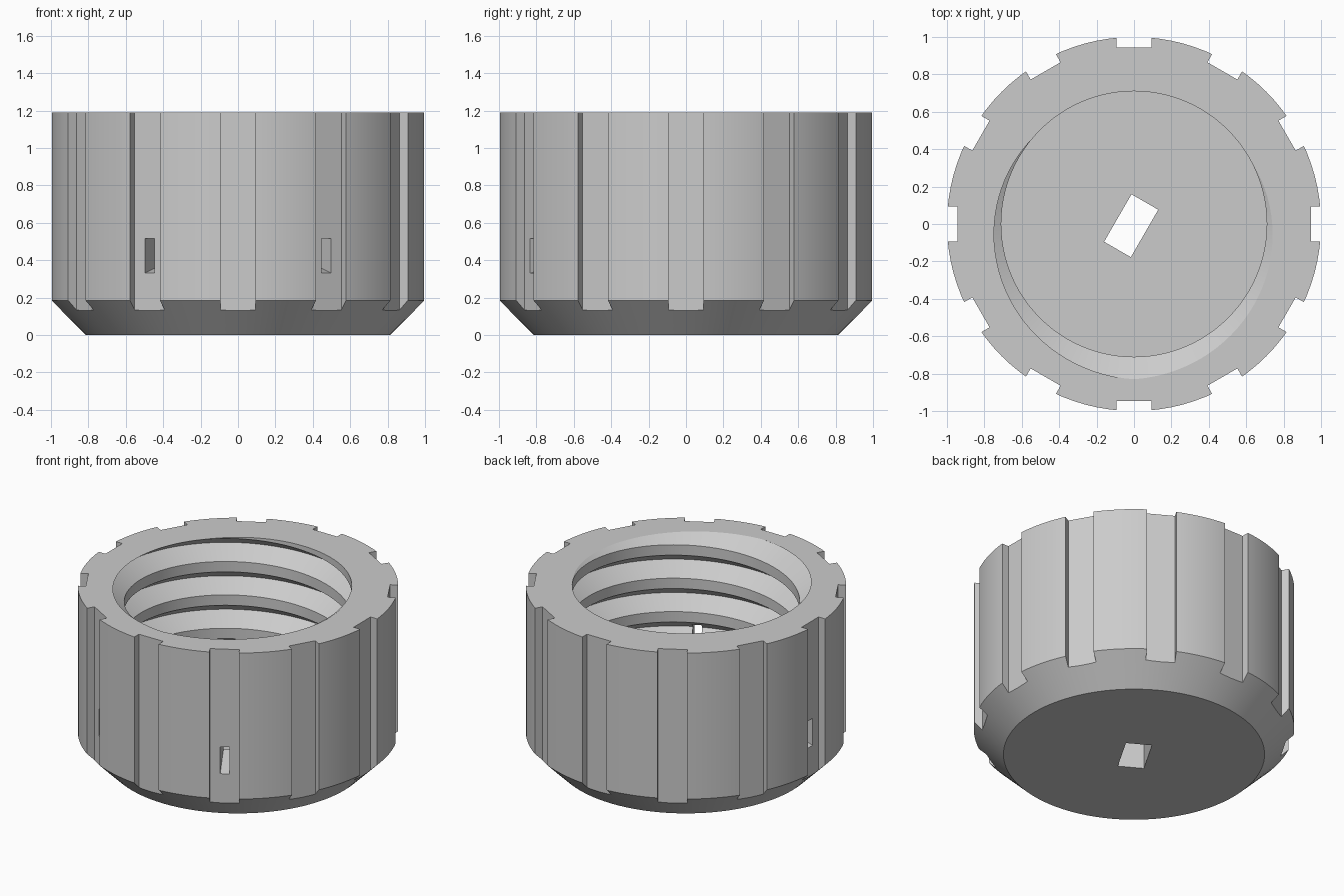
import bpy, bmesh
from math import sin, cos, tau, radians
from mathutils import Matrix, Vector

SEGS = 96
HEIGHT, FLOOR = 1.19, 0.2
BORE, GROOVE, PITCH = 0.71, 0.83, 0.23

cube = bpy.data.objects.get("Cube")
if cube:
    bpy.data.objects.remove(cube)

plastic = bpy.data.materials.new("grey_plastic")
plastic.use_nodes = True
GREY = (0.6, 0.6, 0.6, 1)
plastic.diffuse_color = GREY
plastic.node_tree.nodes["Principled BSDF"].inputs["Base Color"].default_value = GREY


def finish(bm, name):
    bmesh.ops.recalc_face_normals(bm, faces=bm.faces)
    mesh = bpy.data.meshes.new(name)
    bm.to_mesh(mesh)
    bm.free()
    mesh.materials.append(plastic)
    obj = bpy.data.objects.new(name, mesh)
    bpy.context.collection.objects.link(obj)
    return obj


def add_box(bm, low, high, turn, slope=0):
    """Box between two corners, tilted by a fall along x, then turned about z."""
    low, high = Vector(low), Vector(high)
    size, mid = high - low, (low + high) / 2
    shear = Matrix.Identity(4)
    shear[2][0] = -slope
    place = Matrix.Rotation(turn, 4, "Z") @ Matrix.Translation(mid) @ shear
    bmesh.ops.create_cube(bm, size=1, matrix=place @ Matrix.Diagonal((*size, 1)))


def make_body():
    """Solid cylinder with a chamfered base."""
    bm = bmesh.new()
    rings = []
    for r, z in ((0.815, 0), (1, 0.185), (1, HEIGHT)):
        rings.append([bm.verts.new((r * cos(tau * i / SEGS), r * sin(tau * i / SEGS), z))
                      for i in range(SEGS)])
    for a, b in zip(rings, rings[1:]):
        for i in range(SEGS):
            j = (i + 1) % SEGS
            bm.faces.new((a[i], a[j], b[j], b[i]))
    bm.faces.new(rings[0])
    bm.faces.new(rings[-1])
    return finish(bm, "threaded_cap")


def make_thread_cutter():
    """Bore with a right-handed helical groove, trimmed flat at both ends."""
    bm = bmesh.new()
    shape = ((-0.33, BORE), (0, GROOVE), (0.36, BORE))
    rows = [(HEIGHT + (turn - 0.75 + off) * PITCH, r)
            for turn in range(-7, 4) for off, r in shape]
    cols = []
    for i in range(SEGS):
        a = tau * i / SEGS
        cols.append([bm.verts.new((r * cos(a), r * sin(a), z + PITCH * i / SEGS))
                     for z, r in rows])
    # The last column meets the first one full turn higher
    cols.append(cols[0][len(shape):])
    for a, b in zip(cols, cols[1:]):
        for k in range(len(b) - 1):
            bm.faces.new((a[k], b[k], b[k + 1], a[k + 1]))
    for z, up in ((FLOOR, -1), (HEIGHT + 0.1, 1)):
        geom = bm.verts[:] + bm.edges[:] + bm.faces[:]
        bmesh.ops.bisect_plane(bm, geom=geom, plane_co=(0, 0, z),
                               plane_no=(0, 0, up), clear_outer=True)
        rim = [e for e in bm.edges if e.is_boundary
               and all(abs(v.co.z - z) < 1e-4 for v in e.verts)]
        bmesh.ops.contextual_create(bm, geom=rim)
    return finish(bm, "thread_cutter")


def make_grip_cutter():
    """Twelve grip notches around the outside."""
    bm = bmesh.new()
    for i in range(12):
        add_box(bm, (0.945, -0.0925, -0.2), (1.2, 0.0925, HEIGHT + 0.2), tau * i / 12)
    return finish(bm, "grip_cutter")


def make_slot_cutter():
    """Three sloping wall slots and the oblong hole in the floor."""
    bm = bmesh.new()
    for angle in (-60, -120, 180):
        add_box(bm, (0.6, -0.029, 0.355), (1.1, 0.029, 0.54), radians(angle), 0.25)
    add_box(bm, (-0.162, -0.074, -0.2), (0.131, 0.091, FLOOR + 0.1), radians(60))
    return finish(bm, "slot_cutter")


# Cut the body
cap = make_body()
bpy.context.view_layer.objects.active = cap
cap.select_set(True)
for cutter in (make_thread_cutter(), make_grip_cutter(), make_slot_cutter()):
    cutter.hide_render = True
    mod = cap.modifiers.new("cut", "BOOLEAN")
    mod.operation = "DIFFERENCE"
    mod.solver = "EXACT"
    mod.object = cutter
    bpy.ops.object.modifier_apply(modifier=mod.name)
    bpy.data.objects.remove(cutter)

bpy.ops.object.shade_smooth_by_angle(angle=radians(25))
